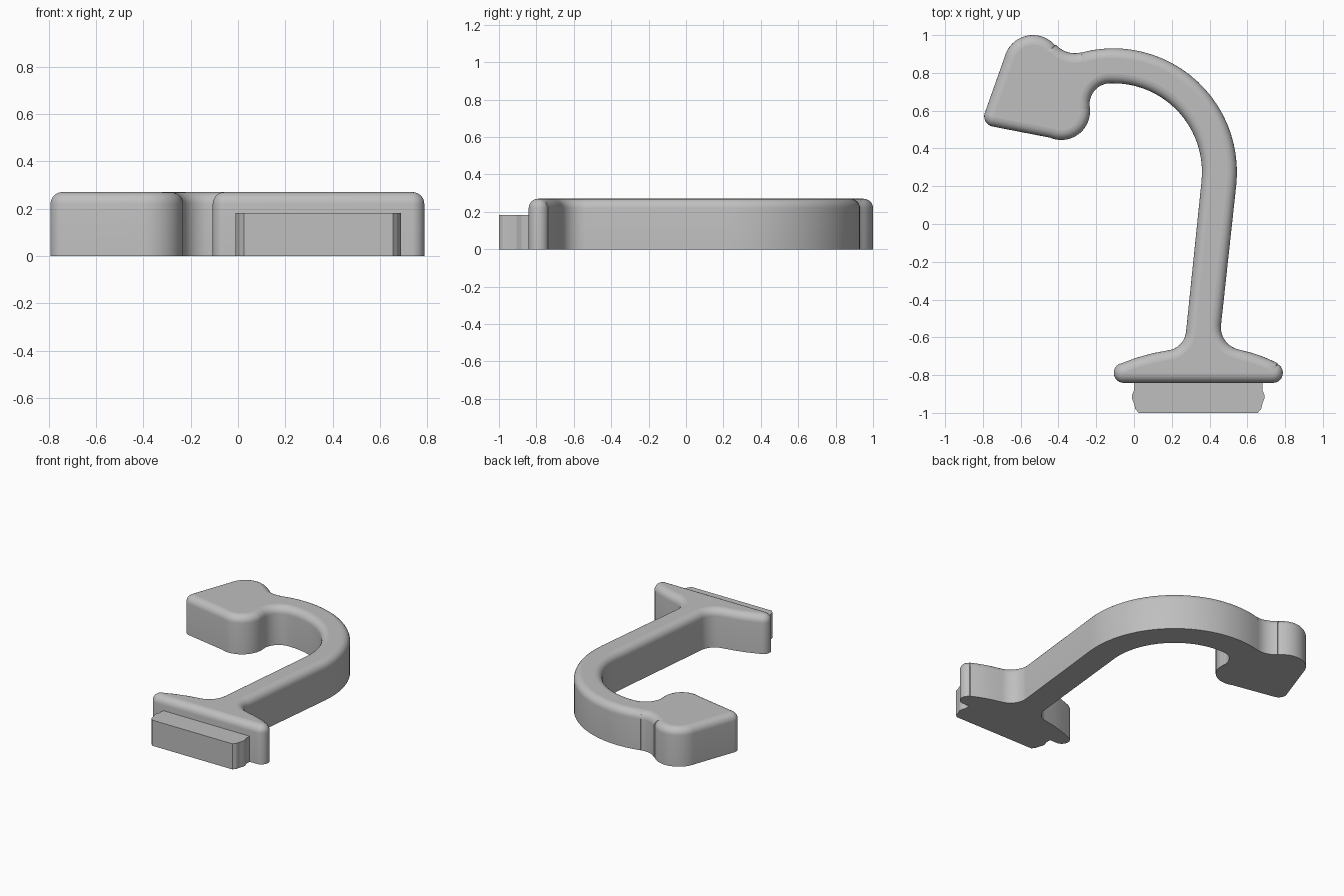
import bpy, bmesh
from math import radians, sin, cos, pi, ceil
from mathutils import Vector

default = bpy.data.objects.get("Cube")
if default:
    bpy.data.objects.remove(default, do_unlink=True)

grey = bpy.data.materials.new("plain grey")
grey.use_nodes = True
colour = (0.52, 0.52, 0.52, 1)
grey.diffuse_color = colour
grey.node_tree.nodes["Principled BSDF"].inputs["Base Color"].default_value = colour


def arc(cx, cy, r, start, end):
    """Points with outward normals; a negative radius makes a hollow curve."""
    steps = max(2, ceil(abs(end - start) / 5))
    result = []
    for i in range(steps + 1):
        a = radians(start + (end - start) * i / steps)
        n = Vector((cos(a), sin(a), 0))
        result.append((Vector((cx, cy, 0)) + n * r, n))
    return result


def solid(name, rings):
    """Stack closed rings into a capped solid."""
    bm = bmesh.new()
    loops = [[bm.verts.new(p) for p in ring] for ring in rings]
    count = len(loops[0])
    for low, high in zip(loops, loops[1:]):
        for i in range(count):
            j = (i + 1) % count
            bm.faces.new((low[i], low[j], high[j], high[i]))
    bm.faces.new(loops[0][::-1])
    bm.faces.new(loops[-1])
    bmesh.ops.remove_doubles(bm, verts=bm.verts, dist=0.0004)
    bmesh.ops.recalc_face_normals(bm, faces=bm.faces)
    mesh = bpy.data.meshes.new(name)
    bm.to_mesh(mesh)
    bm.free()
    mesh.materials.append(grey)
    mesh.shade_smooth()
    mesh.set_sharp_from_angle(angle=radians(30))
    for poly in mesh.polygons:
        if len(poly.vertices) > 4:
            poly.use_smooth = False
    obj = bpy.data.objects.new(name, mesh)
    bpy.context.collection.objects.link(obj)
    return obj


# Hook outline, counterclockwise from the right tip of the foot
outline = (
    arc(0.735, -0.788, 0.053, -90, 62)         # right foot tip
    + arc(0.43, -1.355, 0.7, 62, 78)           # right foot shoulder
    + arc(0.58, -0.547, -0.12, 78, -6)         # right fillet to stem
    + arc(-0.11, 0.275, 0.655, -6, 105)        # outer bend
    + arc(-0.314, 1.034, -0.13, 105, 41)       # neck hollow
    + arc(-0.535, 0.845, 0.155, 41, 166)       # upper head lobe
    + arc(-0.738, 0.57, 0.055, 159, 260)       # head corner
    + arc(-0.385, 0.597, 0.152, 247, 368)      # lower head lobe
    + arc(-0.125, 0.635, -0.11, 8, -90)        # throat hollow
    + arc(-0.11, 0.275, -0.47, 270, 174)       # inner bend
    + arc(0.166, -0.56, -0.11, 174, 98)        # left fillet to stem
    + arc(0.336, -1.707, 1.05, 98, 113)        # left foot shoulder
    + arc(-0.054, -0.788, 0.053, 113, 270)     # left foot tip
)

# Flat underside, straight wall and rounded upper edge
height, edge, segments = 0.27, 0.05, 6
levels = [(0, 0)]
for i in range(segments + 1):
    a = pi / 2 * i / segments
    levels.append((edge * (1 - cos(a)), height - edge + edge * sin(a)))
solid("hook_body", [[p - n * inset + Vector((0, 0, z)) for p, n in outline]
                    for inset, z in levels])

# Ridged mounting tab, mirrored about its own centre line
middle = 0.34
side = [(0.315, -1), (0.333, -0.98), (0.34, -0.95), (0.35, -0.925),
        (0.35, -0.905), (0.34, -0.88), (0.34, -0.838)]
tab = [(middle + x, y) for x, y in side]
tab += [(middle - x, y) for x, y in reversed(side)]
tab_object = solid("mounting_tab", [[Vector((x, y, z)) for x, y in tab]
                                    for z in (0, 0.182)])
tab_object.data.shade_flat()
